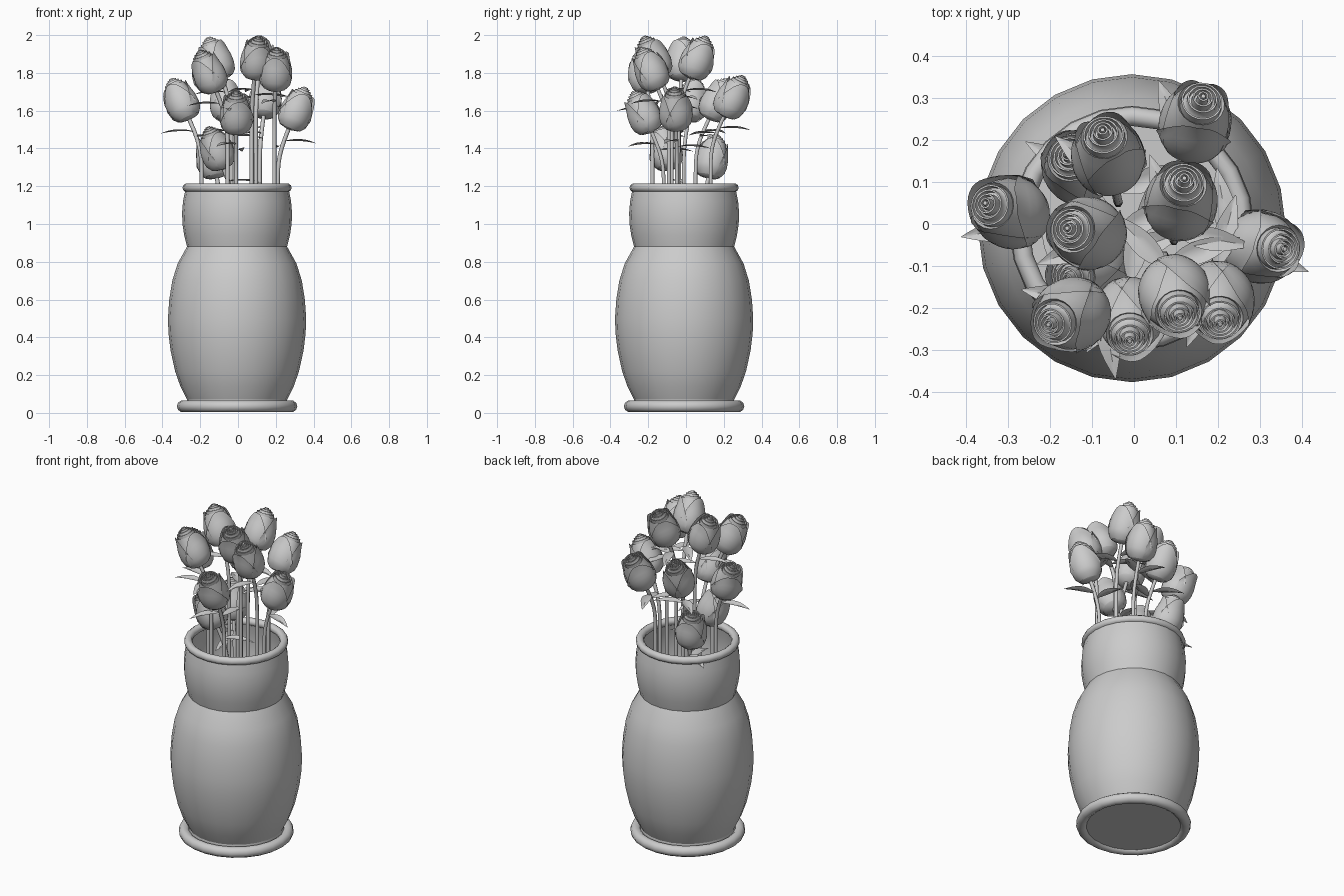
import bpy, bmesh, math
from mathutils import Vector, Matrix

if "Cube" in bpy.data.objects:
    bpy.data.objects.remove(bpy.data.objects["Cube"], do_unlink=True)

grey = bpy.data.materials.new("plain_grey")
grey.use_nodes = True
colour = (0.6, 0.6, 0.6, 1)
grey.diffuse_color = colour
grey.node_tree.nodes["Principled BSDF"].inputs["Base Color"].default_value = colour


def add_object(name, data):
    ob = bpy.data.objects.new(name, data)
    bpy.context.collection.objects.link(ob)
    return ob


def smooth(ob, angle):
    bpy.ops.object.select_all(action='DESELECT')
    ob.select_set(True)
    bpy.context.view_layer.objects.active = ob
    bpy.ops.object.shade_smooth_by_angle(angle=math.radians(angle))


def finish_mesh(bm, name, weld=True):
    if weld:
        bmesh.ops.remove_doubles(bm, verts=bm.verts, dist=0.0002)
    mesh = bpy.data.meshes.new(name)
    bm.to_mesh(mesh)
    bm.free()
    mesh.materials.append(grey)
    return mesh


def grid(bm, rows, cols, point):
    """Sheet of quads whose corners come from point(row, col)."""
    v = [[bm.verts.new(point(i, j)) for j in range(cols + 1)] for i in range(rows + 1)]
    for i in range(rows):
        for j in range(cols):
            bm.faces.new((v[i][j], v[i][j + 1], v[i + 1][j + 1], v[i + 1][j]))


def lathe(bm, profile, sides):
    def point(i, j):
        a = math.tau * j / sides
        r, z = profile[i]
        return (r * math.cos(a), r * math.sin(a), z)
    grid(bm, len(profile) - 1, sides, point)


# Vase: outer wall up, inner wall down
CENTRE = (-0.005, -0.01, 0)
outer = [(0, 0.02), (0.27, 0.02), (0.265, 0.07), (0.3, 0.14), (0.328, 0.22), (0.352, 0.33),
         (0.363, 0.42), (0.366, 0.5), (0.359, 0.6), (0.343, 0.7), (0.315, 0.79), (0.265, 0.88),
         (0.28, 0.94), (0.289, 1.0), (0.291, 1.06), (0.286, 1.12), (0.274, 1.18)]
inner = [(max(r - 0.02, 0), z) for r, z in reversed(outer[2:])] + [(0, 0.07)]
bm = bmesh.new()
lathe(bm, outer + inner, 24)
vase = add_object("vase", finish_mesh(bm, "vase"))
vase.location = CENTRE
smooth(vase, 32)

# Rolled base and rim
for name, radius, tube, z in (("vase_base", 0.288, 0.031, 0.035), ("vase_rim", 0.266, 0.023, 1.192)):
    bpy.ops.mesh.primitive_torus_add(major_radius=radius, minor_radius=tube, major_segments=24,
                                     minor_segments=10, location=(CENTRE[0], CENTRE[1], z))
    ring = bpy.context.object
    ring.name = name
    ring.data.materials.append(grey)
    smooth(ring, 60)

# Bud: rounded cup closed by rolled rings
cup = [(0.012, 0), (0.05, 0.008), (0.074, 0.035), (0.083, 0.075), (0.079, 0.12),
       (0.066, 0.165), (0.056, 0.198)]
core = list(cup)
for r, z in ((0.05, 0.212), (0.037, 0.224), (0.025, 0.233), (0.014, 0.24)):
    core += [(r, z - 0.024), (r - 0.001, z), (r - 0.005, z), (r - 0.006, z - 0.018)]
core += [(0.005, 0.24), (0, 0.242)]


def cup_radius(z):
    for (r0, z0), (r1, z1) in zip(cup, cup[1:]):
        if z <= z1:
            return r0 + (r1 - r0) * (z - z0) / (z1 - z0)
    return cup[-1][0]


def add_petal(bm, centre, span, gap):
    def point(i, j):
        u = 2 * j / 14 - 1
        top = 0.205 * (1 - 0.6 * abs(u) ** 2.5)
        z = 0.012 + (top - 0.012) * i / 7
        r = cup_radius(z) + gap + 0.006 * (i / 7) ** 4
        a = centre + u * span / 2
        return (r * math.cos(a), r * math.sin(a), z)
    grid(bm, 7, 14, point)


bm = bmesh.new()
lathe(bm, core, 20)
for k in range(3):
    add_petal(bm, k * math.tau / 3, 2.5, 0.003 + 0.002 * k)
bud_mesh = finish_mesh(bm, "bud")

# Leaf: pointed blade with a slight fold and droop
def leaf_point(i, j):
    t = i / 8
    half = 0.027 * math.sin(math.pi * t ** 0.85) + 0.0008
    side = (j - 2) / 2
    return (0.185 * t, half * side, 0.01 * abs(side) * math.sin(math.pi * t) + 0.02 * t - 0.03 * t * t)


bm = bmesh.new()
grid(bm, 8, 4, leaf_point)
leaf_mesh = finish_mesh(bm, "leaf", weld=False)

# Roses: tip position, horizontal lean from widest part to tip, leaf headings
roses = [
    ((-0.355, 0.05, 1.77), (-0.065, 0.025), (190, 300)),
    ((-0.075, 0.225, 1.77), (-0.015, 0.07), (140, 20)),
    ((0.165, 0.305, 1.785), (0.02, 0.07), (112, 230)),
    ((0.12, 0.11, 1.995), (0.01, 0.06), (110, 350)),
    ((0.36, -0.06, 1.725), (0.06, -0.005), (-20, 100)),
    ((-0.16, -0.01, 1.99), (-0.05, 0.01), (201, 30)),
    ((-0.205, -0.24, 1.92), (-0.06, -0.025), (169, 280)),
    ((-0.01, -0.28, 1.705), (0.0, -0.065), (236, 80)),
    ((0.11, -0.225, 1.995), (0.015, -0.06), (135, 20)),
    ((0.205, -0.24, 1.935), (0.005, -0.06), (248, 75)),
    ((-0.16, -0.13, 1.515), (-0.055, -0.025), (20, 110)),
    ((-0.16, 0.165, 1.475), (-0.03, 0.03), (150, 270)),
]
BUD_LENGTH = 0.242
for n, (tip, lean, headings) in enumerate(roses):
    tip, lean = Vector(tip), Vector((*lean, 0))
    axis = (lean + Vector((0, 0, 0.145))).normalized()
    foot = tip - axis * BUD_LENGTH
    turn = axis.to_track_quat('Z', 'Y').to_matrix().to_4x4()

    bud = add_object(f"rose_bud_{n + 1}", bud_mesh)
    bud.matrix_world = Matrix.Translation(foot) @ turn @ Matrix.Rotation(n * 1.9, 4, 'Z')
    if n == 0:
        smooth(bud, 50)

    # Stem: straight in the vase, bending out into the bud
    root = tip - lean * 2.5
    curve = bpy.data.curves.new("stem", 'CURVE')
    curve.dimensions = '3D'
    curve.bevel_depth = 0.011
    curve.bevel_resolution = 1
    curve.resolution_u = 4
    curve.use_fill_caps = True
    curve.materials.append(grey)
    path = [Vector((root.x, root.y, z)) for z in (0.3, 0.7, foot.z - 0.3, foot.z - 0.16)]
    path += [foot - axis * 0.07, foot + axis * 0.01]
    spline = curve.splines.new('NURBS')
    spline.points.add(len(path) - 1)
    for p, co in zip(spline.points, path):
        p.co = (*co, 1)
    spline.order_u = 4
    spline.use_endpoint_u = True
    add_object(f"rose_stem_{n + 1}", curve)

    # Leaves just under the bud
    for k, heading in enumerate(headings):
        leaf = add_object(f"rose_leaf_{n + 1}_{k + 1}", leaf_mesh)
        base = foot - axis * (0.07 + 0.03 * k)
        leaf.matrix_world = Matrix.Translation(base) @ Matrix.Rotation(math.radians(heading), 4, 'Z')
        if n == 0 and k == 0:
            smooth(leaf, 40)
